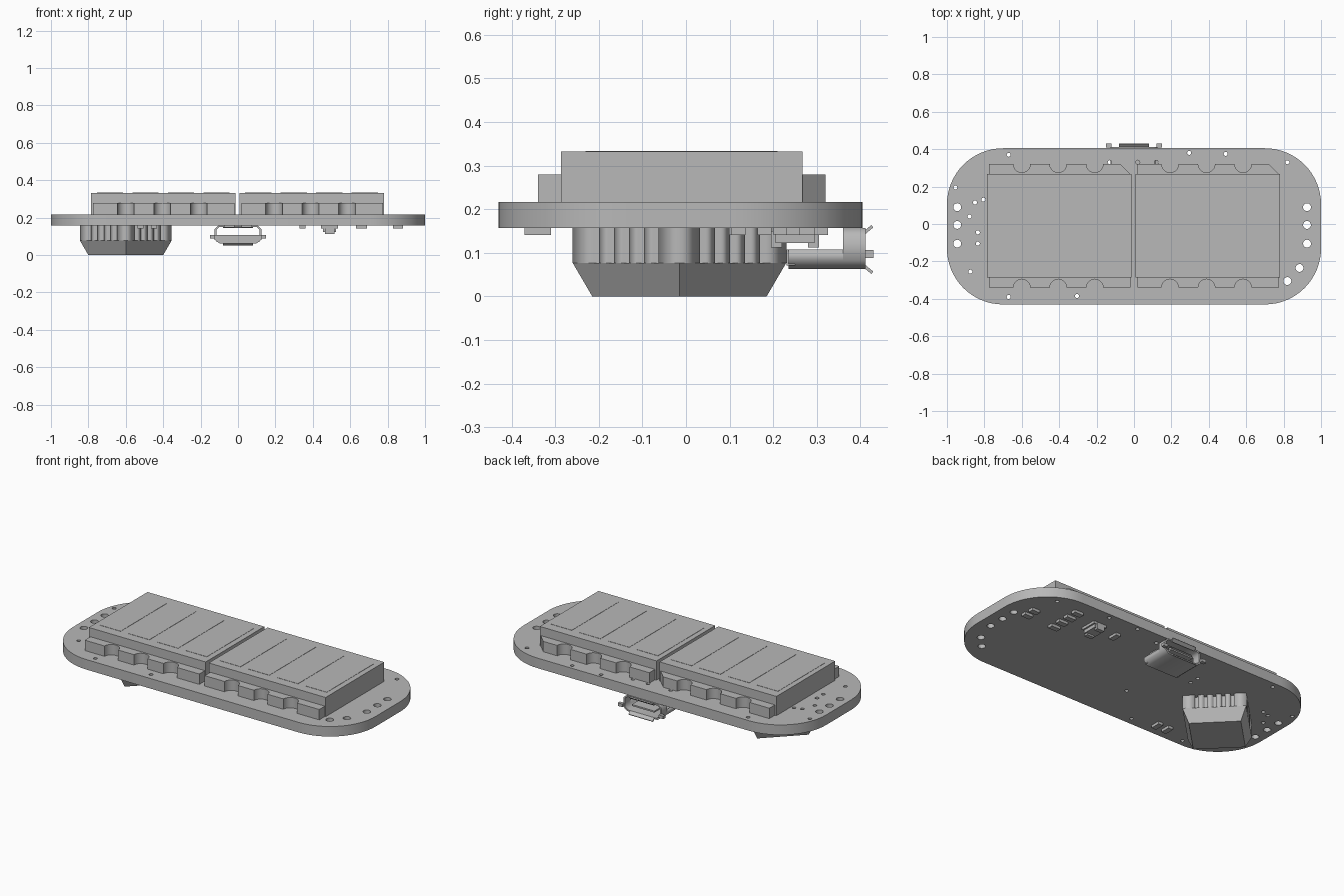
import bpy, bmesh, math
from mathutils import Matrix

cube = bpy.data.objects.get("Cube")
if cube:
    bpy.data.objects.remove(cube, do_unlink=True)

grey = bpy.data.materials.new("plain grey")
grey.use_nodes = True
grey.diffuse_color = (0.48, 0.48, 0.48, 1)
grey.node_tree.nodes["Principled BSDF"].inputs["Base Color"].default_value = grey.diffuse_color


def add_object(name, mesh):
    mesh.materials.clear()
    mesh.materials.append(grey)
    obj = bpy.data.objects.new(name, mesh)
    bpy.context.collection.objects.link(obj)
    return obj


def smooth(obj):
    bpy.ops.object.select_all(action='DESELECT')
    obj.select_set(True)
    bpy.context.view_layer.objects.active = obj
    bpy.ops.object.shade_smooth_by_angle(angle=math.radians(35))


def prism(name, loops, low, high, along_y=False):
    """Extrude flat outlines (the first outside, the rest holes) along z or y."""
    curve = bpy.data.curves.new(name, 'CURVE')
    curve.dimensions = '2D'
    curve.fill_mode = 'BOTH'
    curve.extrude = (high - low) / 2
    for loop in loops:
        spline = curve.splines.new('POLY')
        spline.points.add(len(loop) - 1)
        for point, (a, b) in zip(spline.points, loop):
            point.co = (a, b, 0, 1)
        spline.use_cyclic_u = True
    temp = bpy.data.objects.new("outline", curve)
    bpy.context.collection.objects.link(temp)
    graph = bpy.context.evaluated_depsgraph_get()
    mesh = bpy.data.meshes.new_from_object(temp.evaluated_get(graph))
    bpy.data.objects.remove(temp, do_unlink=True)
    mid = (low + high) / 2
    if along_y:
        place = Matrix.Translation((0, mid, 0)) @ Matrix.Rotation(math.pi / 2, 4, 'X')
    else:
        place = Matrix.Translation((0, 0, mid))
    bm = bmesh.new()
    bm.from_mesh(mesh)
    bmesh.ops.remove_doubles(bm, verts=bm.verts, dist=0.00005)
    bmesh.ops.transform(bm, matrix=place, verts=bm.verts)
    bmesh.ops.recalc_face_normals(bm, faces=bm.faces)
    bm.to_mesh(mesh)
    bm.free()
    return add_object(name, mesh)


def box(name, x, y, z, tilt=0):
    """Box from three (low, high) ranges, tilted about x."""
    size = [b - a for a, b in (x, y, z)]
    centre = [(a + b) / 2 for a, b in (x, y, z)]
    bm = bmesh.new()
    bmesh.ops.create_cube(bm, size=1)
    move = (Matrix.Translation(centre) @ Matrix.Rotation(math.radians(tilt), 4, 'X')
            @ Matrix.Diagonal((*size, 1)))
    bmesh.ops.transform(bm, matrix=move, verts=bm.verts)
    mesh = bpy.data.meshes.new(name)
    bm.to_mesh(mesh)
    bm.free()
    return add_object(name, mesh)


def arc(cx, cy, r, start, end, steps):
    return [(cx + r * math.cos(math.radians(start + (end - start) * i / steps)),
             cy + r * math.sin(math.radians(start + (end - start) * i / steps)))
            for i in range(steps + 1)]


UNDER, TOP = 0.157, 0.217

# Circuit board with drilled holes
outline = []
for cx, cy, start in [(0.7, 0.105, 0), (-0.7, 0.105, 90), (-0.7, -0.13, 180), (0.7, -0.13, 270)]:
    outline += arc(cx, cy, 0.3, start, start + 90, 16)
large = [(x, y) for x in (-0.945, 0.925) for y in (0.09, -0.005, -0.105)]
large += [(0.885, -0.235), (0.82, -0.305)]
small = [(-0.955, 0.195), (-0.85, 0.115), (-0.805, 0.13), (-0.88, 0.04), (-0.835, -0.045),
         (-0.835, -0.105), (-0.875, -0.255), (-0.67, 0.37), (-0.67, -0.39), (-0.305, -0.385),
         (0.295, 0.38), (0.49, 0.375), (0.82, 0.33), (-0.13, 0.33), (0.02, 0.33), (0.12, 0.33),
         (-0.09, -0.17), (-0.3, 0.12), (-0.3, 0.18)]
holes = [arc(x, y, 0.021, 0, 345, 23) for x, y in large]
holes += [arc(x, y, 0.011, 0, 330, 11) for x, y in small]
smooth(prism("circuit_board", [outline] + holes, UNDER, TOP))

# Two display modules, each a block on a scalloped base
for side, left in (("right", -0.785), ("left", 0.008)):
    right = left + 0.772
    notches = [left + 0.185 + 0.195 * i for i in range(3)]
    base = [(left + 0.01, -0.34)]
    for x in notches:
        base += arc(x, -0.34, 0.045, 180, 0, 10)
    base += [(right - 0.005, -0.34), (right - 0.005, 0.265), (right - 0.06, 0.32)]
    for x in reversed(notches):
        base += arc(x, 0.32, 0.045, 0, -180, 10)
    base.append((left + 0.01, 0.32))
    smooth(prism(side + "_display_base", [base], TOP, 0.279))
    box(side + "_display_block", (left, right), (-0.287, 0.267), (TOP, 0.332))
    for i in range(4):
        x = left + 0.03 + 0.19 * i
        box(f"{side}_digit_plate_{i + 1}", (x, x + 0.14), (-0.23, 0.21), (0.331, 0.3335))

# Diamond shaped sounder with slotted walls and a tapered end
cx, cy, r = -0.6, -0.015, 0.245
corners = [(cx + r, cy), (cx, cy + r), (cx - r, cy), (cx, cy - r)]
comb = []
for (ax, ay), (bx, by) in zip(corners, corners[1:] + corners[:1]):
    edge = math.hypot(bx - ax, by - ay)
    ux, uy = (bx - ax) / edge, (by - ay) / edge
    comb.append((ax, ay))
    for i in range(5):
        t = edge * (0.22 + 0.14 * i)
        for along, deep in ((-0.009, 0), (-0.009, 0.025), (0.009, 0.025), (0.009, 0)):
            comb.append((ax + ux * (t + along) - uy * deep, ay + uy * (t + along) + ux * deep))
prism("sounder_walls", [comb], 0.077, UNDER)
bm = bmesh.new()
bmesh.ops.create_cone(bm, cap_ends=True, segments=4, radius1=0.2, radius2=r, depth=0.077,
                      matrix=Matrix.Translation((cx, cy, 0.0385)))
mesh = bpy.data.meshes.new("sounder_taper")
bm.to_mesh(mesh)
bm.free()
add_object("sounder_taper", mesh)

# Port: hollow mouth, open tray behind it, tongue and flared lips
half = [(0.1, 0.063), (0.125, 0.082), (0.125, 0.14), (0.105, UNDER)]
inner = [(0.092, 0.071), (0.115, 0.086), (0.115, 0.136), (0.1, 0.149)]
prism("port_mouth", [half + [(-x, z) for x, z in reversed(half)],
                     inner + [(-x, z) for x, z in reversed(inner)]], 0.36, 0.412, True)
tray = half[:2] + [(0.125, 0.107), (0.115, 0.107)] + inner[1::-1]
prism("port_tray", [tray + [(-x, z) for x, z in reversed(tray)]], 0.235, 0.36, True)
box("port_back", (-0.115, 0.115), (0.23, 0.25), (0.071, 0.107))
box("port_tongue", (-0.075, 0.075), (0.25, 0.405), (0.098, 0.107))
box("port_upper_lip", (-0.08, 0.08), (0.407, 0.43), (0.15, 0.157), 40)
box("port_lower_lip", (-0.08, 0.08), (0.407, 0.43), (0.058, 0.065), -40)
for s in (-1, 1):
    box("port_side_lip", tuple(sorted((s * 0.12, s * 0.15))), (0.41, 0.43), (0.088, 0.106))
    box("port_pin_row", tuple(sorted((s * 0.02, s * 0.075))), (0.22, 0.27), (0.147, UNDER))

# Push switch
box("switch_base", (0.445, 0.535), (0.2, 0.3), (0.142, UNDER))
box("switch_body", (0.455, 0.525), (0.205, 0.295), (0.122, 0.142))
for y in (0.195, 0.28):
    box("switch_clip", (0.465, 0.515), (y, y + 0.025), (0.112, 0.15))

# Small chips under the board
chips = [(0.66, 0.115 + 0.065 * i, 0.03, 0.016) for i in range(4)]
chips += [(0.855, y, 0.027, 0.016) for y in (0.12, 0.18)]
chips += [(0.345, 0.25, 0.016, 0.03), (-0.52, -0.34, 0.016, 0.03), (-0.45, -0.34, 0.016, 0.03)]
for i, (x, y, w, d) in enumerate(chips):
    box(f"chip_{i + 1}", (x - w, x + w), (y - d, y + d), (0.141, UNDER))
